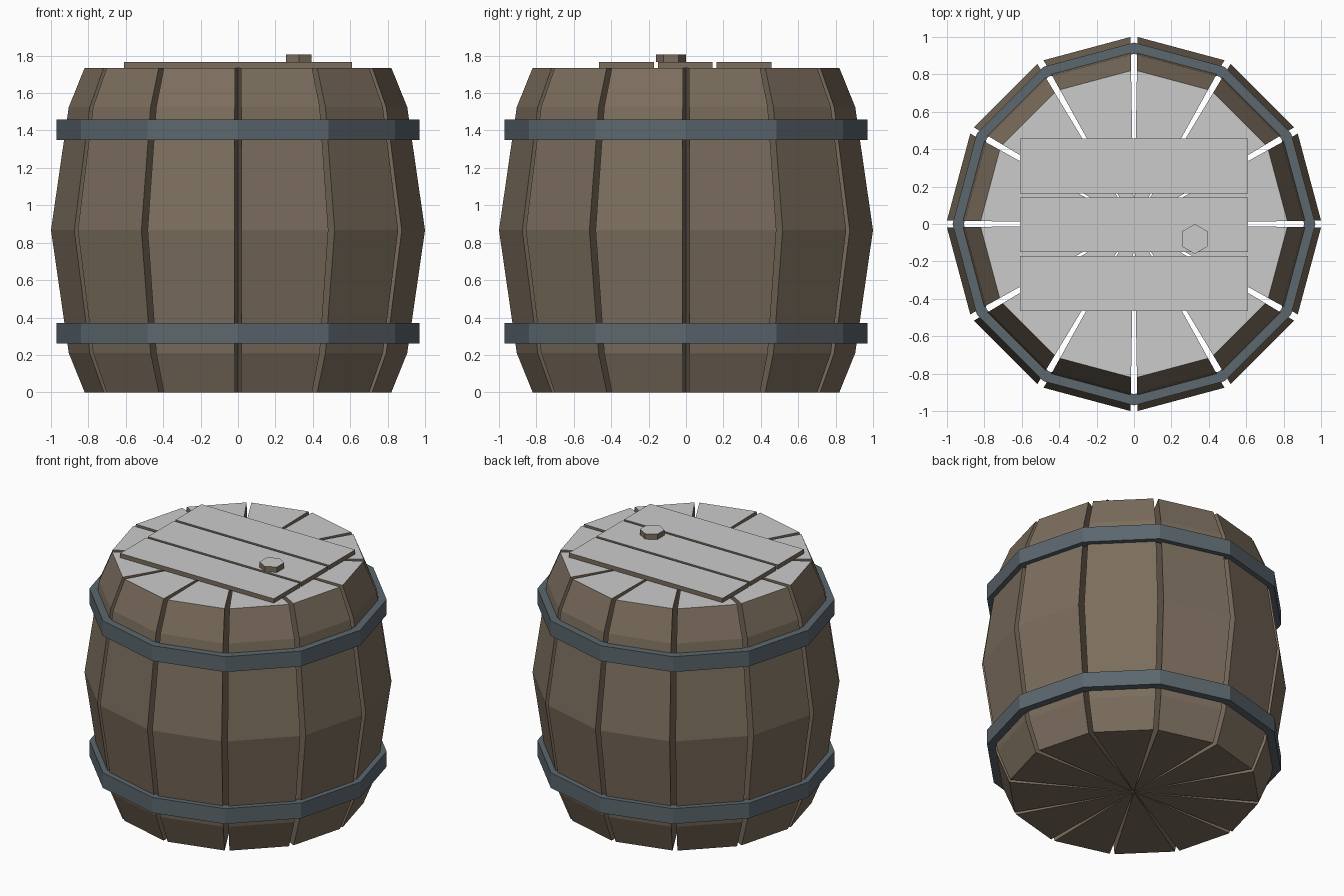
import bpy, bmesh
from math import radians, sin, cos, pi

if "Cube" in bpy.data.objects:
    bpy.data.objects.remove(bpy.data.objects["Cube"])


def material(name, rgb):
    m = bpy.data.materials.new(name)
    m.diffuse_color = (*rgb, 1)
    m.use_nodes = True
    m.node_tree.nodes["Principled BSDF"].inputs["Base Color"].default_value = m.diffuse_color
    return m


WOOD = material("wood", (0.20, 0.155, 0.11))
IRON = material("iron", (0.105, 0.135, 0.155))
GREY = material("grey_top", (0.6, 0.6, 0.6))


def finish(bm, name, mats, grey_top=False):
    bmesh.ops.recalc_face_normals(bm, faces=bm.faces)
    if grey_top:
        for f in bm.faces:
            if f.normal.z > 0.99:
                f.material_index = 1
    me = bpy.data.meshes.new(name)
    bm.to_mesh(me)
    bm.free()
    for m in mats:
        me.materials.append(m)
    ob = bpy.data.objects.new(name, me)
    bpy.context.collection.objects.link(ob)
    return ob


def prism(name, outline, z0, z1):
    # Vertical extrusion of a flat outline, wood sides and grey top
    bm = bmesh.new()
    face = bm.faces.new([bm.verts.new((x, y, z0)) for x, y in outline])
    ext = bmesh.ops.extrude_face_region(bm, geom=[face], use_keep_orig=True)
    for g in ext["geom"]:
        if isinstance(g, bmesh.types.BMVert):
            g.co.z = z1
    finish(bm, name, [WOOD, GREY], True)


# Solid wedge staves, bulging in the middle, with thin gaps between
SIDES = 12
PROFILE = [(0.82, 0), (0.905, 0.21), (1.0, 0.867), (0.905, 1.525), (0.82, 1.735)]
GAP = radians(1.1)
for i in range(SIDES):
    a0, a1 = 2 * pi * i / SIDES + GAP, 2 * pi * (i + 1) / SIDES - GAP
    mid = (a0 + a1) / 2
    bm = bmesh.new()
    rows = []
    for r, z in PROFILE:
        rows.append([bm.verts.new((d * cos(a), d * sin(a), z))
                     for d, a in ((0.005, mid), (r, a0), (r, a1))])
    for lo, hi in zip(rows, rows[1:]):
        for k in range(3):
            n = (k + 1) % 3
            bm.faces.new((lo[k], lo[n], hi[n], hi[k]))
    bm.faces.new(rows[0][::-1])
    bm.faces.new(rows[-1])
    finish(bm, f"stave_{i + 1}", [WOOD, GREY], True)

# Iron hoops
for name, z0, z1 in (("lower_hoop", 0.26, 0.37), ("upper_hoop", 1.35, 1.46)):
    bm = bmesh.new()
    rings = [[bm.verts.new((r * cos(2 * pi * i / SIDES), r * sin(2 * pi * i / SIDES), z))
              for r, z in ((0.97, z0), (0.97, z1), (0.91, z1), (0.91, z0))]
             for i in range(SIDES)]
    for i in range(SIDES):
        a, b = rings[i], rings[(i + 1) % SIDES]
        for k in range(4):
            n = (k + 1) % 4
            bm.faces.new((a[k], b[k], b[n], a[n]))
    finish(bm, name, [IRON])

# Lid planks
for i, y in enumerate((-0.318, -0.004, 0.31)):
    prism(f"lid_plank_{i + 1}",
          [(-0.61, y - 0.147), (0.61, y - 0.147), (0.61, y + 0.147), (-0.61, y + 0.147)],
          1.735, 1.766)

# Hexagonal bung
prism("bung", [(0.325 + 0.08 * sin(k * pi / 3), -0.08 + 0.08 * cos(k * pi / 3))
               for k in range(6)], 1.766, 1.805)
